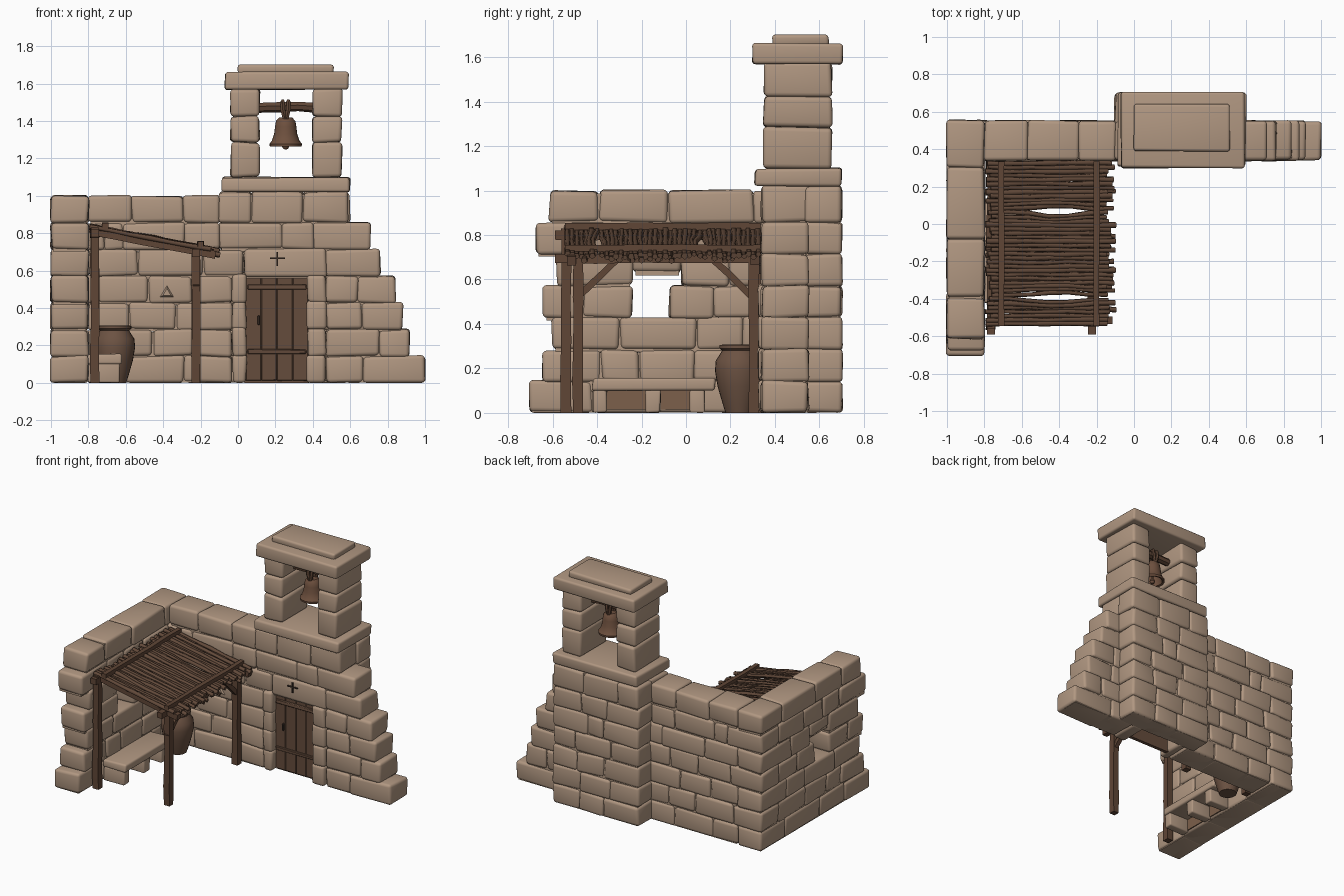
import bpy, bmesh, math, random
from mathutils import Vector, Matrix

if "Cube" in bpy.data.objects:
    bpy.data.objects.remove(bpy.data.objects["Cube"])
random.seed(7)
R = random.uniform

def mat(name, r, g, b):
    m = bpy.data.materials.new(name)
    m.diffuse_color = (r, g, b, 1)
    m.use_nodes = True
    m.node_tree.nodes["Principled BSDF"].inputs["Base Color"].default_value = m.diffuse_color
    return m

STONE = mat("tan stone", 0.44, 0.312, 0.222)
DIRT = mat("brown dirt", 0.20, 0.115, 0.07)
WOOD = mat("brown wood", 0.115, 0.061, 0.037)
TWIG = mat("twig brown", 0.12, 0.066, 0.041)
DOOR = mat("door wood", 0.13, 0.072, 0.045)
IRON = mat("dark iron", 0.05, 0.032, 0.024)
CLAY = mat("brown clay", 0.15, 0.085, 0.055)
BELL = mat("aged bronze", 0.155, 0.08, 0.048)

def finish(bm, name, m, angle=35):
    bmesh.ops.recalc_face_normals(bm, faces=bm.faces)
    me = bpy.data.meshes.new(name)
    bm.to_mesh(me)
    bm.free()
    ob = bpy.data.objects.new(name, me)
    me.materials.append(m)
    bpy.context.collection.objects.link(ob)
    for o in bpy.context.selected_objects:
        o.select_set(False)
    ob.select_set(True)
    bpy.context.view_layer.objects.active = ob
    bpy.ops.object.shade_smooth_by_angle(angle=math.radians(angle))
    return ob

def block(bm, lo, hi, jit=0.007, bev=0.02, segs=3):
    """Rough, bevelled box between two corners."""
    lo, hi = Vector(lo), Vector(hi)
    vs = bmesh.ops.create_cube(bm, size=1)["verts"]
    for v in vs:
        v.co = Vector([lo[i] + (v.co[i] + .5) * (hi[i] - lo[i]) + R(-jit, jit) for i in range(3)])
        v.co.z = max(v.co.z, 0)
    if bev:
        edges = list({e for v in vs for e in v.link_edges})
        bmesh.ops.bevel(bm, geom=edges, offset=bev, segments=segs, profile=.5, affect='EDGES')

def stick(bm, pts, r, sides=6, wob=0.12):
    """Rough pole through points; four sides gives a squared timber."""
    pts = [Vector(p) for p in pts]
    d = (pts[-1] - pts[0]).normalized()
    u = d.cross(Vector((0, 1, 0) if abs(d.y) < .7 else (1, 0, 0))).normalized()
    w = d.cross(u)
    rings = []
    for p in pts:
        k = r * R(1 - wob, 1 + wob)
        rings.append([bm.verts.new(p + k * (math.cos(a) * u + math.sin(a) * w))
                      for a in [2 * math.pi * (i + .5) / sides for i in range(sides)]])
    for A, B in zip(rings, rings[1:]):
        for i in range(sides):
            bm.faces.new((A[i], A[(i + 1) % sides], B[(i + 1) % sides], B[i]))
    bm.faces.new(rings[0])
    bm.faces.new(rings[-1])

def timber(bm, a, b, half, n=5):
    a, b = Vector(a), Vector(b)
    stick(bm, [a.lerp(b, i / n) + Vector((R(-1, 1), R(-1, 1), R(-1, 1))) * (.003 if 0 < i < n else 0)
               for i in range(n + 1)], half * 1.414, 4, .07)

def lathe(bm, prof, centre, n=24):
    vs = [bm.verts.new((r, 0, z)) for r, z in prof]
    es = [bm.edges.new(p) for p in zip(vs, vs[1:])]
    bmesh.ops.spin(bm, geom=vs + es, cent=(0, 0, 0), axis=(0, 0, 1), angle=2 * math.pi, steps=n)
    bmesh.ops.remove_doubles(bm, verts=bm.verts, dist=1e-5)
    bmesh.ops.translate(bm, vec=centre, verts=bm.verts)

def course(bm, core, axis, a, b, c0, c1, z0, z1, step=.24):
    """Row of stones from a to b along an axis, with a solid core inside."""
    n = max(1, round((b - a) / step))
    cuts = [a] + [a + (b - a) * (i + R(-.28, .28)) / n for i in range(1, n)] + [b]
    box = lambda p, q, s: ((p + s, c0 + s, z0 + s), (q - s, c1 - s, z1 - s)) if axis == 0 else \
        ((c0 + s, p + s, z0 + s), (c1 - s, q - s, z1 - s))
    for p, q in zip(cuts, cuts[1:]):
        block(bm, *box(p, q, -.0005))
    lo, hi = box(a, b, .012)
    block(core, (lo[0], lo[1], max(0.002, z0 - .012)), (hi[0], hi[1], z1 - .014), 0, 0)

H = 1 / 7
core = bmesh.new()

# Side wall with ragged front end and a window hole
bm = bmesh.new()
ends = [-.705, -.645, -.60, -.64, -.585, -.675, -.615]
for i, y0 in enumerate(ends):
    y1 = .555 if i % 2 == 0 else .345
    z0, z1 = i * H, (i + 1) * H
    if i in (3, 4):
        course(bm, core, 1, y0, -.24, -1, -.8, z0, z1)
        course(bm, core, 1, -.075 if i == 3 else -.02, y1, -1, -.8, z0, z1)
        if i == 4:
            course(bm, core, 1, -.24, -.02, -1, -.8, .63, z1)
    else:
        course(bm, core, 1, y0, y1, -1, -.8, z0, z1, .28)
finish(bm, "side_wall", STONE)

# Long wall with doorway and stepped right end
bm = bmesh.new()
steps = [1.0, .92, .88, .84, .76, .71, .59]
for i, x1 in enumerate(steps):
    x0 = -.8 if i % 2 == 0 else -1
    z0, z1 = i * H, (i + 1) * H
    spans = [(x0, -.03), (.47, x1)] if i < 4 else [(x0, .03), (.03, .47), (.47, x1)] if i == 4 \
        else [(x0, -.1), (-.1, x1)]
    for a, b in spans:
        top = 1.02 if i == 6 and a == -.1 else z1
        course(bm, core, 0, a, b, .34, .55, z0, top, .44 if a == .03 else .24)
finish(bm, "long_wall", STONE)

# Door jamb stones
bm = bmesh.new()
for i in range(4):
    for a, b in ((-.03, .045), (.37, .47)):
        block(bm, (a, .325, i * H), (b, .55, (i + 1) * H + .01), .006)
finish(bm, "door_jambs", STONE)

# Rear half of the bell tower
bm = bmesh.new()
for i in range(7):
    course(bm, core, 0, -.1, .595, .53, .70, i * H, 1.02 if i == 6 else (i + 1) * H, .26)
finish(bm, "tower_rear", STONE)
finish(core, "wall_core", STONE)

# Ledge and cap slabs
for name, lo, hi in (("tower_ledge", (-.09, .31, 1.02), (.6, .70, 1.10)),
                     ("tower_cap", (-.07, .30, 1.57), (.59, .708, 1.66)),
                     ("cap_top", (0, .39, 1.65), (.51, .64, 1.70))):
    bm = bmesh.new()
    block(bm, lo, hi, .005, .015)
    finish(bm, name, STONE)

# Belfry pillars
bm = bmesh.new()
for x0 in (-.04, .40):
    zs = [1.10, 1.285, 1.425, 1.575]
    for z0, z1 in zip(zs, zs[1:]):
        block(bm, (x0, .35, z0), (x0 + .155, .655, z1), .006)
finish(bm, "belfry_pillars", STONE)

# Bell with its log yoke and rope loops
bm = bmesh.new()
lathe(bm, [(0, 1.42), (.035, 1.418), (.052, 1.40), (.057, 1.37), (.062, 1.33), (.074, 1.295), (.087, 1.278),
           (.085, 1.264), (.07, 1.268), (.05, 1.33), (.04, 1.39), (0, 1.40)], (.255, .505, 0))
finish(bm, "bell", BELL)
bm = bmesh.new()
lathe(bm, [(0, 1.285), (.016, 1.28), (.02, 1.265), (.012, 1.25), (0, 1.248)], (.255, .505, 0), 10)
stick(bm, [(.255, .505, 1.27), (.255, .505, 1.4)], .006)
finish(bm, "bell_clapper", BELL)
bm = bmesh.new()
stick(bm, [(x, .505, 1.475 + R(-.004, .004)) for x in (.08, .16, .24, .32, .43)], .027, 7)
finish(bm, "bell_yoke", WOOD)
bm = bmesh.new()
for dx in (-.016, .014):
    x = .255 + dx
    for s in (-1, 1):
        stick(bm, [(x - dx * .8, .505 + s * .03, 1.41), (x, .505 + s * .034, 1.46), (x, .505 + s * .027, 1.505)], .013)
    stick(bm, [(x, .474, 1.505), (x, .536, 1.505)], .012)
finish(bm, "bell_rope", WOOD)

# Plank door, battens, latch and carved cross
bm = bmesh.new()
for i in range(4):
    block(bm, (.04 + i * .084, .375, .012), (.1235 + i * .084, .41, .6), .001, .004, 1)
for z in (.155, .50):
    block(bm, (.05, .362, z), (.365, .38, z + .025), .003, .004, 1)
block(bm, (.035, .395, .0), (.38, .42, .6), 0, 0)
finish(bm, "plank_door", DOOR)
bm = bmesh.new()
block(bm, (.105, .358, .31), (.118, .378, .36), 0, .003, 1)
finish(bm, "door_latch", IRON)
bm = bmesh.new()
block(bm, (.206, .329, .625), (.214, .338, .70), 0, 0)
block(bm, (.17, .329, .663), (.25, .338, .671), 0, 0)
finish(bm, "carved_cross", IRON)

# Stone bench against the side wall, with dirt beneath
bm = bmesh.new()
block(bm, (-.81, -.42, .10), (-.62, .13, .155), .005, .013)
for y in (-.42, -.18, .02):
    block(bm, (-.80, y, 0), (-.635, y + .065, .105), .004, .01)
finish(bm, "stone_bench", STONE)
bm = bmesh.new()
block(bm, (-.80, -.40, .015), (-.791, .05, .10), 0, 0)
finish(bm, "dirt_patch", DIRT)

# Clay jar
bm = bmesh.new()
lathe(bm, [(0, 0), (.062, 0), (.075, .04), (.098, .12), (.11, .19), (.106, .235), (.085, .268), (.078, .28),
           (.09, .29), (.09, .305), (.075, .307), (.068, .28), (.09, .22), (.07, .08), (0, .05)], (-.66, .24, 0), 28)
finish(bm, "clay_jar", CLAY)

# Lean-to posts, beams, rafters and braces
roof = lambda x: .835 - .19 * (x + .8)
bm = bmesh.new()
for x, y, z in ((-.765, -.54, .83), (-.765, .315, .83), (-.225, -.485, .70), (-.225, .305, .70)):
    timber(bm, (x, y, 0), (x, y, z), .023)
timber(bm, (-.765, -.59, .80), (-.765, .34, .80), .022)
timber(bm, (-.225, -.59, .695), (-.225, .335, .695), .022)
for y in (-.515, .31):
    timber(bm, (-.78, y, roof(-.78) - .022), (-.12, y, roof(-.12) - .022), .02)
finish(bm, "lean_to_frame", WOOD)
bm = bmesh.new()
for y0, y1 in ((-.50, -.31), (.31, .12)):
    timber(bm, (-.225, y0, .51), (-.225, y1, .69), .015, 3)
finish(bm, "lean_to_braces", WOOD)
bm = bmesh.new()
for x in (-.71, -.20):
    timber(bm, (x, -.545, roof(x) + .02), (x, .335, roof(x) + .02), .016)
finish(bm, "roof_poles", WOOD)

# Twig roof, parted around two small gaps
bm = bmesh.new()
gaps = (.062, -.385)
def twig(y, drop, bow):
    x0, x1 = -.79 + R(-.01, .03), -.12 + R(-.03, .025)
    pts = []
    for i in range(7):
        x = x0 + (x1 - x0) * i / 6
        yy = y + R(-.004, .004)
        if bow:
            arch = max(0, 1 - ((x + .42) / .17) ** 2)
            yy += sum(math.copysign(.018, y - g) * math.exp(-((y - g) / .05) ** 2) for g in gaps) * arch
        pts.append((x, yy, roof(x) + drop + R(-.003, .003)))
    stick(bm, pts, R(.012, .016), 5, .15)
for i in range(40):
    twig(-.535 + i * .86 / 39, R(-.006, .006), True)
for i in range(24):
    y = R(-.53, .32)
    if min(abs(y - g) for g in gaps) > .05:
        twig(y, -.017, False)
finish(bm, "twig_roof", TWIG, 80)

# Chipped stone on the long wall
bm = bmesh.new()
bmesh.ops.create_cone(bm, cap_ends=True, segments=3, radius1=.05, radius2=.025, depth=.02,
                      matrix=Matrix.Translation((-.38, .337, .48)) @ Matrix.Rotation(math.pi / 2, 4, 'X'))
finish(bm, "chipped_stone", STONE)
